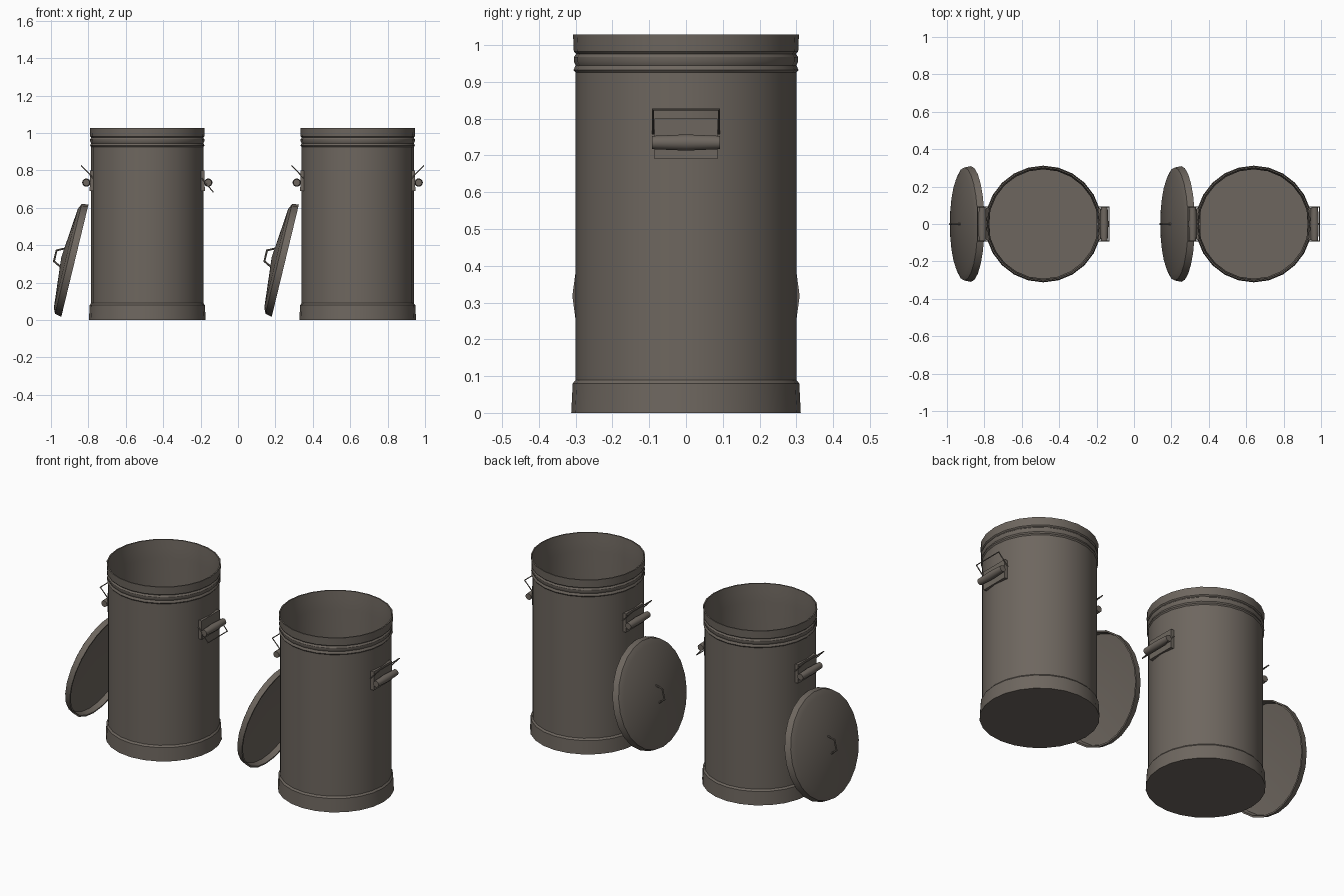
import bpy, bmesh, math
from mathutils import Matrix, Vector

cube = bpy.data.objects.get("Cube")
if cube:
    bpy.data.objects.remove(cube, do_unlink=True)

SEGMENTS = 24
metal = bpy.data.materials.new("dull grey metal")
metal.use_nodes = True
COLOUR = (0.155, 0.134, 0.114, 1)
metal.diffuse_color = COLOUR
metal.node_tree.nodes["Principled BSDF"].inputs["Base Color"].default_value = COLOUR


def finish(name, bm, matrix):
    bmesh.ops.recalc_face_normals(bm, faces=bm.faces[:])
    mesh = bpy.data.meshes.new(name)
    bm.to_mesh(mesh)
    bm.free()
    mesh.materials.append(metal)
    obj = bpy.data.objects.new(name, mesh)
    obj.matrix_world = matrix
    bpy.context.collection.objects.link(obj)
    bpy.ops.object.select_all(action="DESELECT")
    obj.select_set(True)
    bpy.context.view_layer.objects.active = obj
    bpy.ops.object.shade_smooth_by_angle(angle=math.radians(32))
    return obj


def lathe(name, profile, matrix):
    """Spin a (radius, height) profile round z."""
    bm = bmesh.new()
    verts = [bm.verts.new((r, 0, z)) for r, z in profile]
    edges = [bm.edges.new(pair) for pair in zip(verts, verts[1:])]
    bmesh.ops.spin(bm, geom=verts + edges, cent=(0, 0, 0), axis=(0, 0, 1),
                   angle=math.tau, steps=SEGMENTS, use_merge=True)
    bmesh.ops.remove_doubles(bm, verts=bm.verts[:], dist=0.0005)
    return finish(name, bm, matrix)


def wire(name, points, radius, matrix):
    """Thin bent rod through the points."""
    bm = bmesh.new()
    for a, b in zip(points, points[1:]):
        a, b = Vector(a), Vector(b)
        turn = (b - a).to_track_quat("Z", "Y").to_matrix().to_4x4()
        bmesh.ops.create_cone(bm, cap_ends=True, segments=6, radius1=radius, radius2=radius,
                              depth=(b - a).length + radius,
                              matrix=Matrix.Translation((a + b) / 2) @ turn)
    return finish(name, bm, matrix)


def box(name, centre, size, matrix):
    bm = bmesh.new()
    bmesh.ops.create_cube(bm, size=1, matrix=Matrix.Translation(centre) @ Matrix.Diagonal((*size, 1)))
    return finish(name, bm, matrix)


# Open drum: floor, base skirt, wall, ribbed collar, rim, then the inside
BODY = [(0, 0), (0.312, 0), (0.308, 0.08), (0.300, 0.09), (0.300, 0.925),
        (0.306, 0.932), (0.300, 0.945), (0.305, 0.955), (0.305, 0.967),
        (0.299, 0.976), (0.305, 0.982), (0.307, 1.028), (0.300, 1.028),
        (0.296, 0.98), (0.292, 0.92), (0.292, 0.02), (0, 0.02)]

# Shallow conical cover, hollow underneath
LID = [(0, 0.075), (0.272, 0.05), (0.302, 0.036), (0.309, 0),
       (0.300, 0), (0.293, 0.03), (0, 0.058)]


def handle(side, matrix, hanging):
    """Side grip on +x of its matrix: plate, rolled grip and a loose bail."""
    box(side + "_handle_plate", (0.296, 0, 0.745), (0.022, 0.17, 0.11), matrix)
    roll = matrix @ Matrix.Translation((0.326, 0, 0.735)) @ Matrix.Rotation(math.pi / 2, 4, "X")
    lathe(side + "_handle_grip", [(0, -0.092), (0.018, -0.092), (0.022, 0),
                                  (0.018, 0.092), (0, 0.092)], roll)
    box(side + "_handle_lower_tab", (0.302, 0, 0.70), (0.012, 0.16, 0.02), matrix)
    x, z = (0.352, 0.685) if hanging else (0.352, 0.825)
    half = 0.09
    wire(side + "_handle_bail", [(0.29, -half, 0.76), (x, -half, z),
                                 (x, half, z), (0.29, half, 0.76)], 0.003, matrix)


for label, x, droop in (("right", -0.485, True), ("left", 0.64, False)):
    place = Matrix.Translation((x, 0, 0))
    lathe(label + "_bin_body", BODY, place)
    handle(label + "_bin_inner" if x < 0 else label + "_bin_outer", place, droop)
    handle(label + "_bin_outer" if x < 0 else label + "_bin_inner",
           place @ Matrix.Rotation(math.pi, 4, "Z"), False)

    # Lid leaning against the drum, domed side facing away
    lean = (Matrix.Translation((x - 0.387, 0, 0.318))
            @ Matrix.Rotation(math.radians(-76.4), 4, "Y"))
    lathe(label + "_lid", LID, lean)
    wire(label + "_lid_handle", [(-0.05, 0, 0.068), (-0.03, 0, 0.108),
                                 (0.03, 0, 0.108), (0.05, 0, 0.068)], 0.005, lean)
